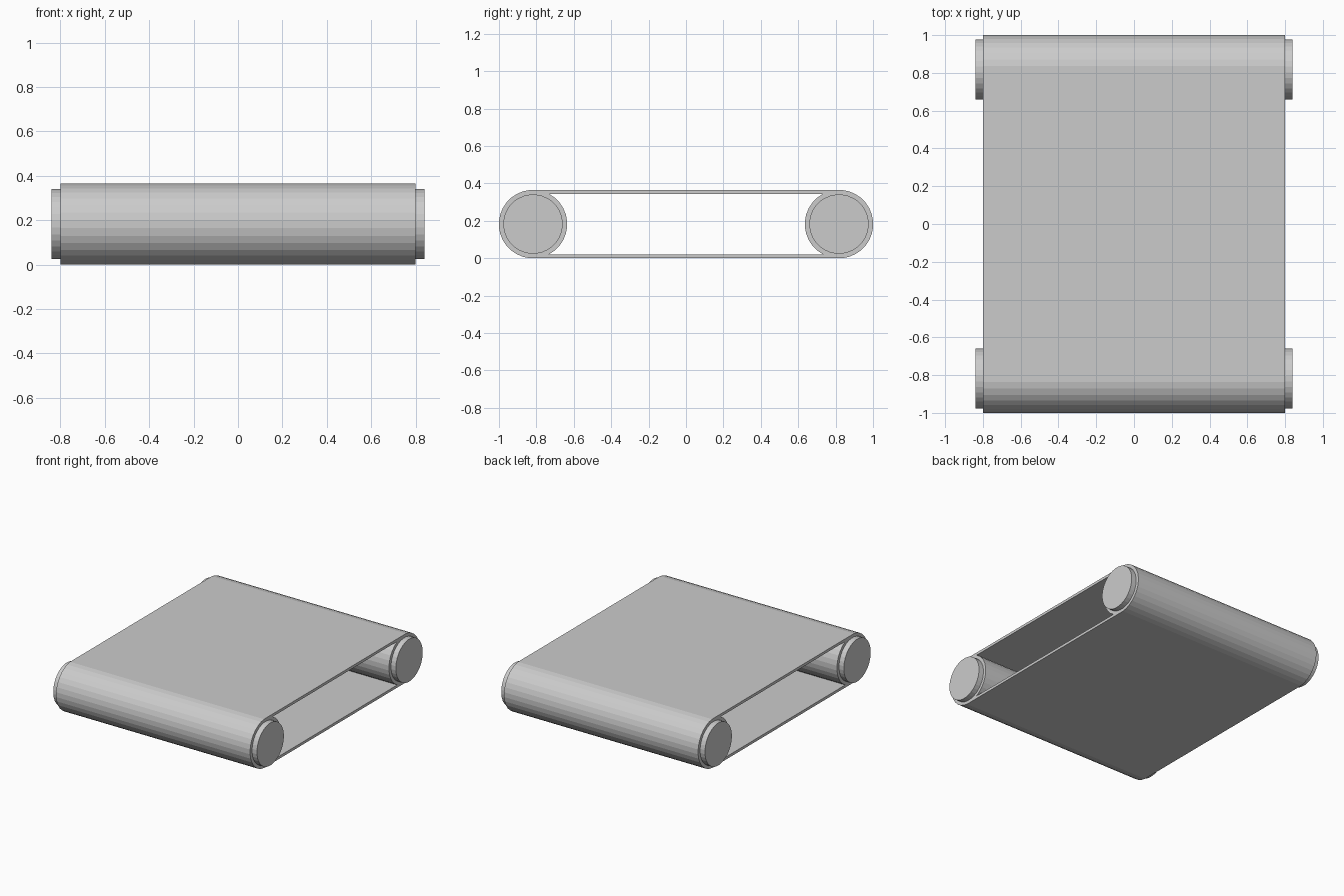
import bpy, bmesh
from math import pi, cos
from mathutils import Matrix

if "Cube" in bpy.data.objects:
    bpy.data.objects.remove(bpy.data.objects["Cube"])

SIDES = 32
R = 0.182          # drum half-height (to the flat of a facet)
CY = 1.0 - R       # drum centre distance from the middle


def finish(name, bm):
    mesh = bpy.data.meshes.new(name)
    bm.to_mesh(mesh)
    bm.free()
    obj = bpy.data.objects.new(name, mesh)
    bpy.context.collection.objects.link(obj)
    return obj


def roller(name, radius, length, y):
    # cylinder along x, turned half a facet so a flat lies on top
    bm = bmesh.new()
    m = (Matrix.Translation((0, y, R)) @ Matrix.Rotation(pi / 2, 4, 'Y')
         @ Matrix.Rotation(pi / SIDES, 4, 'Z'))
    r = radius / cos(pi / SIDES)
    bmesh.ops.create_cone(bm, cap_ends=True, segments=SIDES, radius1=r,
                          radius2=r, depth=length, matrix=m)
    return finish(name, bm)


def slab(name, size, z):
    bm = bmesh.new()
    m = Matrix.Translation((0, 0, z)) @ Matrix.Diagonal((*size, 1))
    bmesh.ops.create_cube(bm, size=1, matrix=m)
    return finish(name, bm)


# Drums with the narrower roller ends that stick out at the sides
for side, y in (("front", -CY), ("back", CY)):
    roller(side + "_drum", R, 1.60, y)
    roller(side + "_roller_core", 0.158, 1.68, y)

# Upper and lower runs of the belt
T = 0.02
slab("belt_top", (1.60, 2 * CY, T), 2 * R - T / 2)
slab("belt_bottom", (1.60, 2 * CY, T), T / 2)
